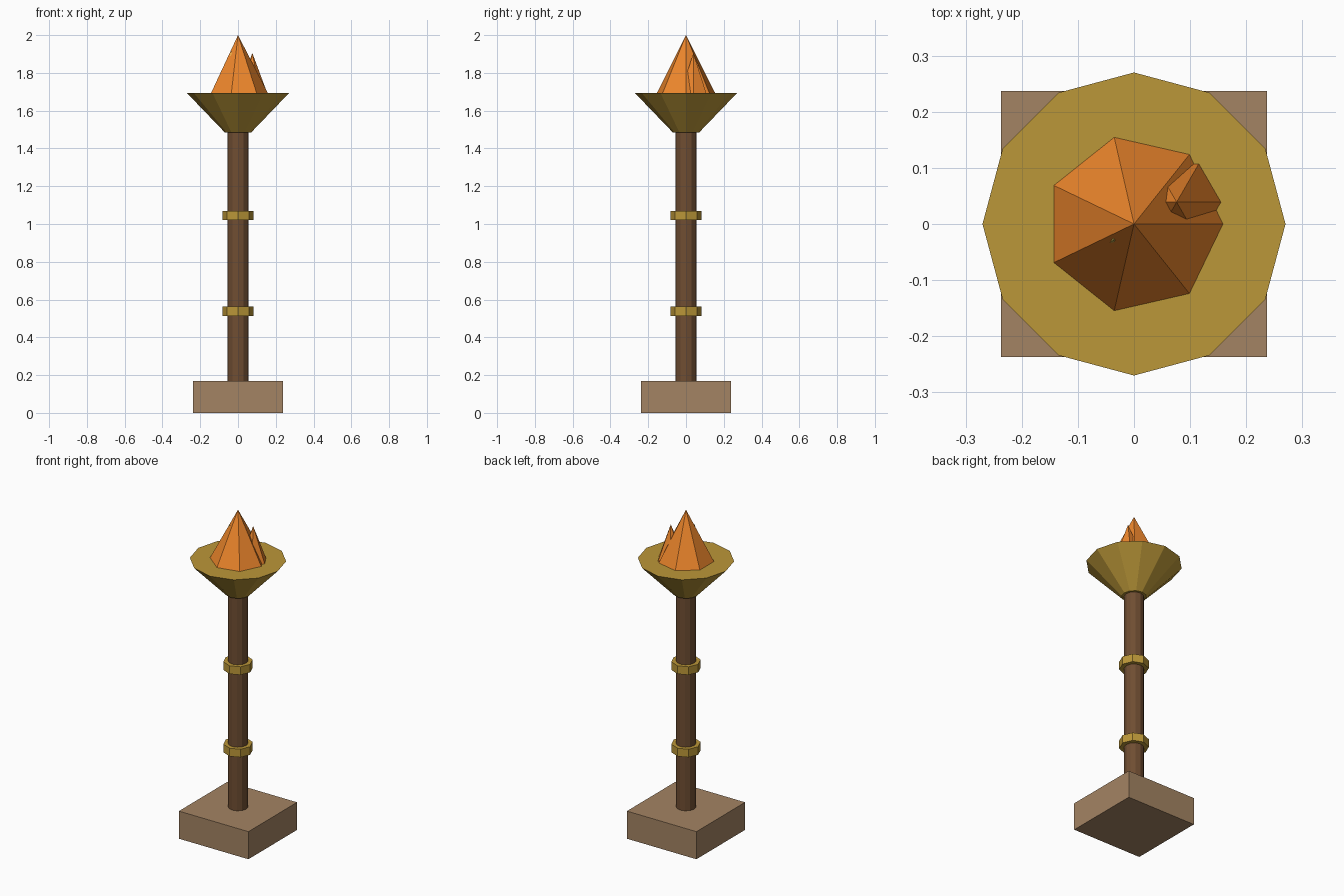
import bpy

if "Cube" in bpy.data.objects:
    bpy.data.objects.remove(bpy.data.objects["Cube"])


def material(name, rgb):
    m = bpy.data.materials.new(name)
    m.diffuse_color = (*rgb, 1.0)
    m.use_nodes = True
    m.node_tree.nodes["Principled BSDF"].inputs["Base Color"].default_value = m.diffuse_color
    return m


stone = material("stone", (0.37, 0.23, 0.125))
wood = material("wood", (0.16, 0.075, 0.032))
brass = material("brass", (0.50, 0.31, 0.04))
orange = material("flame_orange", (0.85, 0.24, 0.025))
yellow = material("flame_yellow", (0.85, 0.62, 0.12))


def frustum(name, sides, r_low, r_high, z_low, z_high, mat, x=0.0, y=0.0):
    """Flat-faced cone or cylinder with its first corner on +x."""
    bpy.ops.mesh.primitive_cone_add(
        vertices=sides, radius1=r_low, radius2=r_high, depth=z_high - z_low,
        location=(x, y, (z_low + z_high) / 2), rotation=(0, 0, -1.5707963))
    ob = bpy.context.object
    ob.name = name
    ob.data.materials.append(mat)
    return ob


# Square base block
bpy.ops.mesh.primitive_cube_add(size=1, location=(0, 0, 0.085))
base = bpy.context.object
base.name = "base"
base.scale = (0.474, 0.474, 0.17)
base.data.materials.append(stone)

# Pole and its two octagonal bands
frustum("pole", 12, 0.056, 0.056, 0.17, 1.49, wood)
for name, z in (("lower_band", 0.537), ("upper_band", 1.045)):
    frustum(name, 8, 0.083, 0.083, z - 0.025, z + 0.025, brass)

# Flared bowl
frustum("bowl", 12, 0.07, 0.27, 1.485, 1.693, brass)

# Main flame, side flame and inner flame tip
frustum("main_flame", 7, 0.16, 0, 1.69, 2.0, orange)
frustum("side_flame", 6, 0.08, 0, 1.69, 1.905, orange, 0.076, 0.039)
frustum("inner_flame", 5, 0.07, 0, 1.69, 1.914, yellow, -0.036, -0.028)
